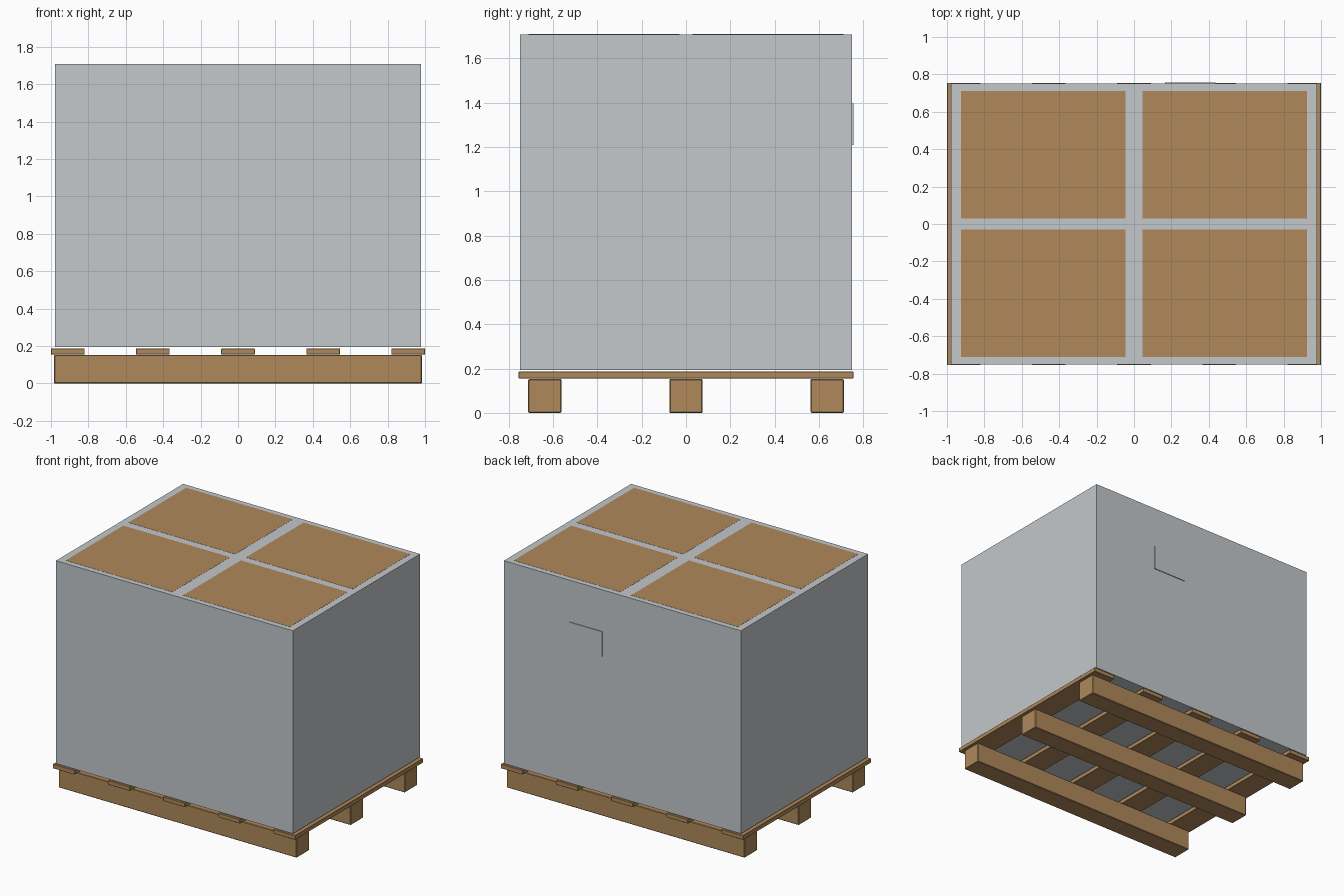
import bpy, bmesh
from mathutils import Matrix, Vector

if "Cube" in bpy.data.objects:
    bpy.data.objects.remove(bpy.data.objects["Cube"])


def material(name, rgb):
    m = bpy.data.materials.new(name)
    m.diffuse_color = (*rgb, 1.0)
    m.use_nodes = True
    m.node_tree.nodes["Principled BSDF"].inputs["Base Color"].default_value = m.diffuse_color
    return m


BROWN = material("wood and cardboard brown", (0.43, 0.25, 0.105))
GREY = material("wrap grey", (0.55, 0.58, 0.60))


def box(name, lo, hi, mat, bevel=0.0):
    """Axis-aligned box between two corners, with optional edge bevel."""
    lo, hi = Vector(lo), Vector(hi)
    size = hi - lo
    bm = bmesh.new()
    bmesh.ops.create_cube(
        bm, size=1.0,
        matrix=Matrix.Translation((lo + hi) / 2) @ Matrix.Diagonal((*size, 1.0)))
    if bevel:
        bmesh.ops.bevel(bm, geom=bm.edges[:], offset=bevel, segments=1, affect='EDGES')
    mesh = bpy.data.meshes.new(name)
    bm.to_mesh(mesh)
    bm.free()
    mesh.materials.append(mat)
    ob = bpy.data.objects.new(name, mesh)
    bpy.context.collection.objects.link(ob)
    return ob


# Pallet runners along x
for i, y in enumerate((-0.637, 0.0, 0.637)):
    box(f"pallet_runner_{i + 1}", (-0.983, y - 0.075, 0.0), (0.983, y + 0.075, 0.153), BROWN, 0.004)

# Pallet deck boards along y
for i in range(5):
    x = -0.91 + i * 0.455
    box(f"pallet_board_{i + 1}", (x - 0.09, -0.755, 0.155), (x + 0.09, 0.755, 0.187), BROWN, 0.002)

# Wrapped load
BOTTOM, TOP = 0.194, 1.708
box("plastic_wrap", (-0.978, -0.75, BOTTOM), (0.978, 0.75, TOP), GREY)

# Cardboard boxes, showing on the top of the wrap
for sx in (-1, 1):
    for sy in (-1, 1):
        x, y = sx * 0.485, sy * 0.37
        name = f"carton_{'right' if sx > 0 else 'left'}_{'back' if sy > 0 else 'front'}"
        box(name, (x - 0.44, y - 0.34, BOTTOM + 0.002), (x + 0.44, y + 0.34, TOP + 0.001), BROWN)

# Blank label plate on the back
box("label_plate", (0.165, 0.749, 1.21), (0.437, 0.756, 1.397), GREY)
